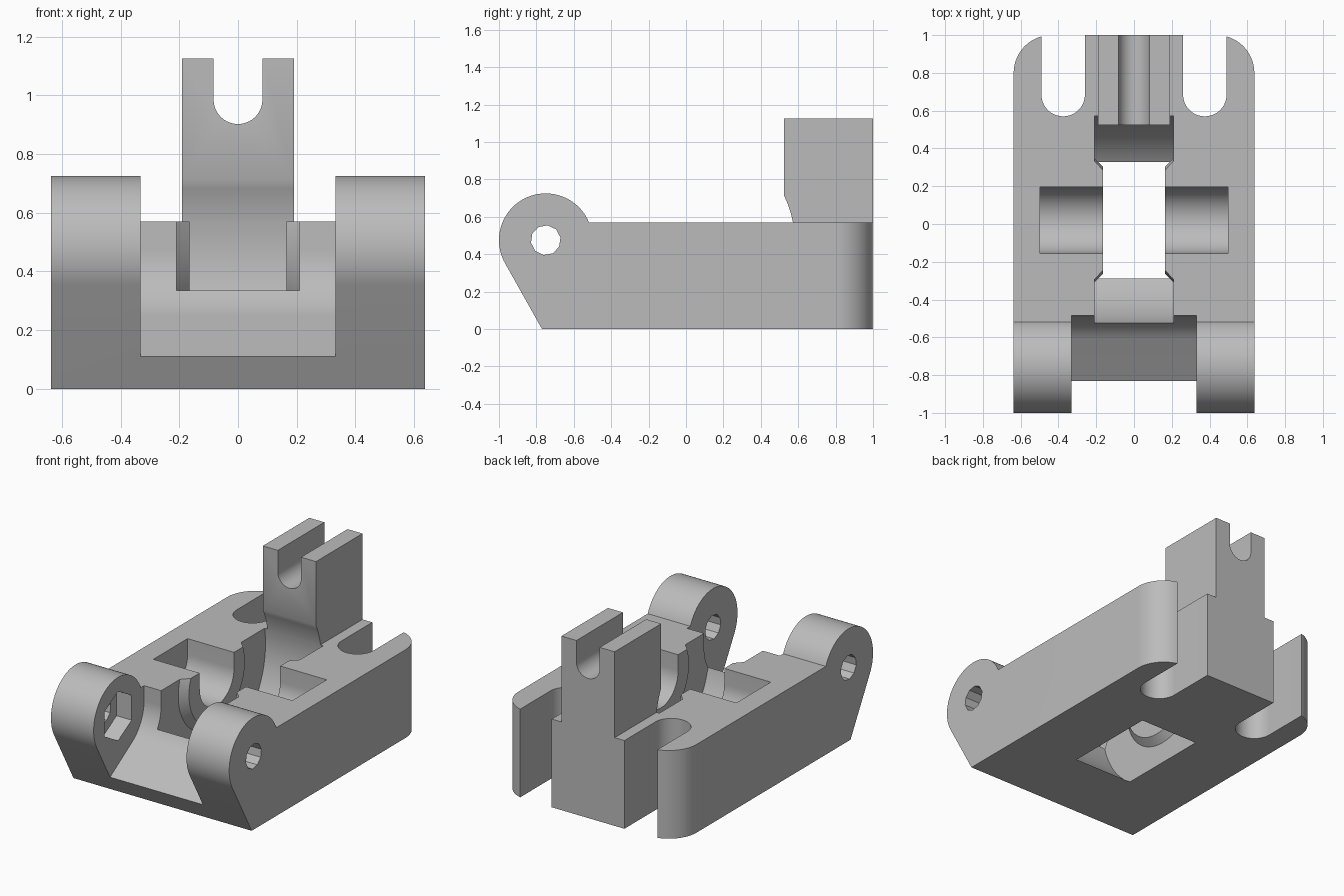
import bpy, bmesh, math
from mathutils import Vector

if "Cube" in bpy.data.objects:
    bpy.data.objects.remove(bpy.data.objects["Cube"], do_unlink=True)

grey = bpy.data.materials.new("plain_grey")
grey.use_nodes = True
grey.diffuse_color = (0.5, 0.5, 0.5, 1)
grey.node_tree.nodes["Principled BSDF"].inputs["Base Color"].default_value = grey.diffuse_color


def arc(cx, cy, r, start, end, n=32):
    """Points on a circular arc, angles in degrees."""
    angles = [math.radians(start + (end - start) * i / n) for i in range(n + 1)]
    return [(cx + r * math.cos(a), cy + r * math.sin(a)) for a in angles]


def circle(cx, cy, r, n=64, start=0):
    return arc(cx, cy, r, start, start + 360, n)[:-1]


def place(axis, p, d):
    """Profile plane is yz for x, xz for y and xy for z."""
    return {"x": (d, p[0], p[1]), "y": (p[0], d, p[1]), "z": (p[0], p[1], d)}[axis]


def loft(name, axis, first, last, d0, d1):
    """Solid between two matching outlines at two depths along an axis."""
    bm = bmesh.new()
    a = [bm.verts.new(place(axis, p, d0)) for p in first]
    b = [bm.verts.new(place(axis, p, d1)) for p in last]
    bm.faces.new(a)
    bm.faces.new(b)
    for i in range(len(a)):
        j = (i + 1) % len(a)
        bm.faces.new((a[i], a[j], b[j], b[i]))
    bmesh.ops.recalc_face_normals(bm, faces=bm.faces)
    mesh = bpy.data.meshes.new(name)
    bm.to_mesh(mesh)
    bm.free()
    obj = bpy.data.objects.new(name, mesh)
    bpy.context.collection.objects.link(obj)
    return obj


def prism(name, axis, outline, d0, d1):
    return loft(name, axis, outline, outline, d0, d1)


def combine(target, tool, operation="DIFFERENCE"):
    """Apply a boolean and discard the tool."""
    mod = target.modifiers.new("boolean", "BOOLEAN")
    mod.operation, mod.object, mod.solver = operation, tool, "EXACT"
    graph = bpy.context.evaluated_depsgraph_get()
    result = bpy.data.meshes.new_from_object(target.evaluated_get(graph))
    target.modifiers.clear()
    target.data = result
    bpy.data.objects.remove(tool, do_unlink=True)


W, TOP = 0.637, 0.57                # half width and deck height
EY, EZ, ER = -0.75, 0.475, 0.25     # hinge ear centre and radius
HY, HZ = 0.02, 0.468                # wheel axle centre

# Body with hinge ears, from its side profile
deck_angle = math.degrees(math.asin((TOP - EZ) / ER))
side = [(-0.77, 0), (1, 0), (1, TOP)] + arc(EY, EZ, ER, deck_angle, 209.3, 48)
body = prism("bracket_body", "x", side, -W, W)

# Upright post at the back
post = [(0.525, 0.4), (1, 0.4), (1, 1.125), (0.525, 1.125)]
combine(body, prism("post", "x", post, -0.19, 0.19), "UNION")

# Rounded back corners
plan = [(-W, -1.1), (W, -1.1)] + arc(W - 0.2, 0.8, 0.2, 0, 90, 20)
plan += arc(0.2 - W, 0.8, 0.2, 90, 180, 20)
combine(body, prism("plan", "z", plan, -0.1, 1.5), "INTERSECT")

# Forked notch in the post
notch = arc(0, 0.985, 0.083, 180, 360) + [(0.083, 1.3), (-0.083, 1.3)]
combine(body, prism("notch", "y", notch, 0.4, 1.1))

# Recess between the ears: sloping floor running into a curved back
r = 0.265
recess = [(-1.2, -0.119)] + arc(EY, EZ, r, -58, 0, 24) + [(EY + r, 1), (-1.2, 1)]
combine(body, prism("recess", "x", recess, -0.332, 0.332))

# Wheel well with chamfered hub faces left standing on both sides
well = prism("well", "x", circle(HY, HZ, 0.561, 96), -0.21, 0.21)
for s in (-1, 1):
    hub = loft("hub", "x", circle(HY, HZ, 0.285), circle(HY, HZ, 0.34), s * 0.165, s * 0.22)
    combine(well, hub)
combine(body, well)

# Axle pockets, open at the top
pocket = arc(HY, HZ, 0.175, 180, 360) + [(HY + 0.175, 0.8), (HY - 0.175, 0.8)]
combine(body, prism("axle_pocket", "x", pocket, -0.497, 0.497))

# Back slots and hinge pin holes on both sides
for s in (-1, 1):
    slot = arc(s * 0.375, 0.685, 0.115, 180, 360) + [(s * 0.375 + 0.115, 1.2), (s * 0.375 - 0.115, 1.2)]
    combine(body, prism("slot", "z", slot, -0.1, 1))
    combine(body, prism("pin_hole", "x", circle(EY, EZ, 0.08, 10, 10), s * 0.25, s * 0.8))

# Hexagonal nut pocket inside one ear
combine(body, prism("nut_pocket", "x", circle(EY, EZ, 0.16, 6, 30), -0.44, -0.25))

# Finish
body.data.materials.clear()
body.data.materials.append(grey)
for f in body.data.polygons:
    f.material_index = 0
for o in bpy.context.selected_objects:
    o.select_set(False)
body.select_set(True)
bpy.context.view_layer.objects.active = body
bpy.ops.object.shade_smooth_by_angle(angle=math.radians(25))
